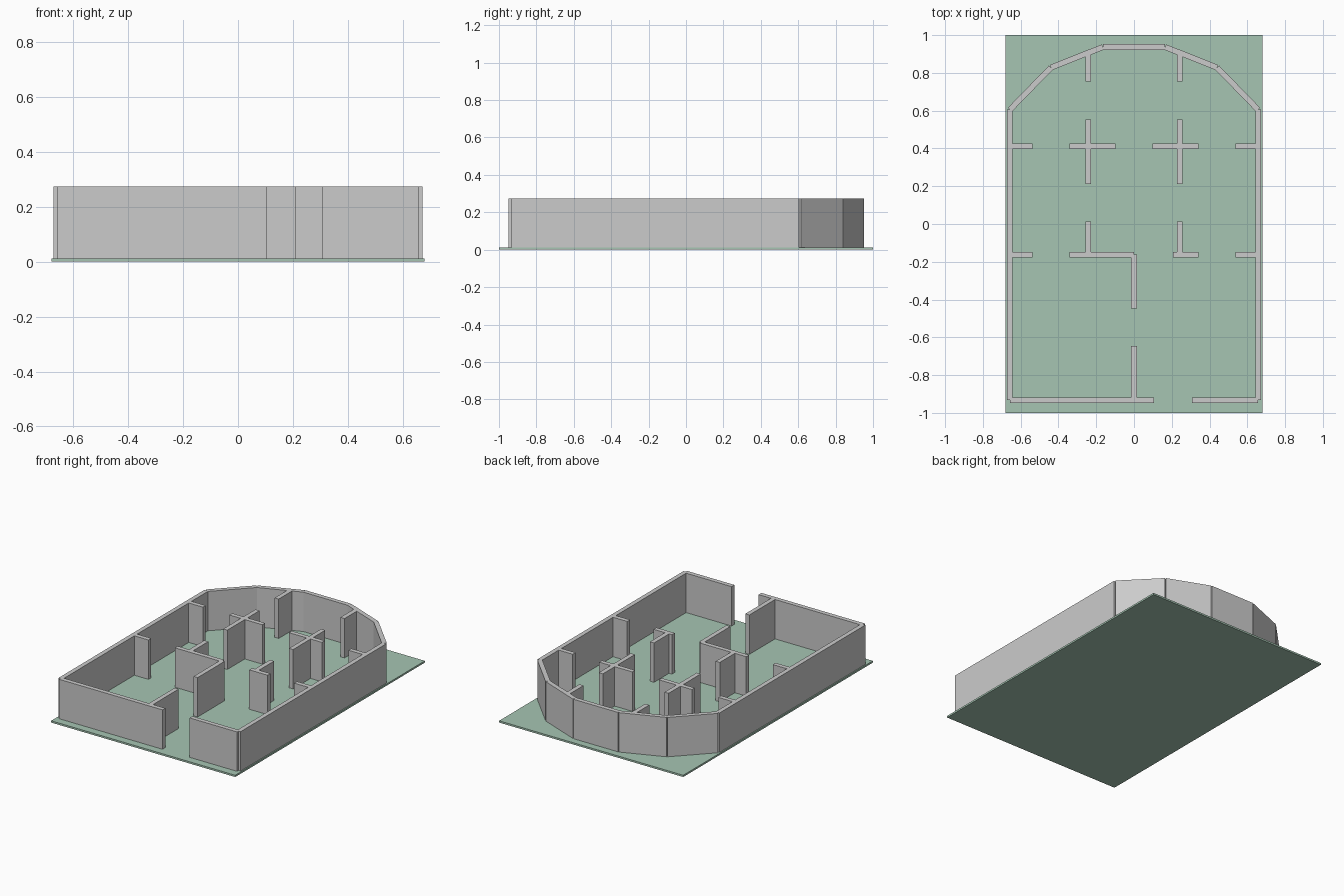
import bpy, math
from mathutils import Vector

if "Cube" in bpy.data.objects:
    bpy.data.objects.remove(bpy.data.objects["Cube"])

T = 0.03            # wall thickness
Z0, Z1 = 0.012, 0.275


def box(name, center, size, angle=0.0):
    bpy.ops.mesh.primitive_cube_add(size=1, location=center, rotation=(0, 0, angle))
    ob = bpy.context.object
    ob.name = name
    ob.scale = size
    return ob


def wall(name, x0, y0, x1, y1):
    """Straight wall along a centre line, square ends."""
    a, b = Vector((x0, y0)), Vector((x1, y1))
    d, m = b - a, (a + b) / 2
    return box(name, (m.x, m.y, (Z0 + Z1) / 2), (d.length, T, Z1 - Z0),
               math.atan2(d.y, d.x))


# ground slab
ground = box("ground_slab", (0, 0, Z0 / 2), (1.36, 2, Z0))
mat = bpy.data.materials.new("pale_green")
mat.diffuse_color = (0.38, 0.56, 0.45, 1)
mat.use_nodes = True
mat.node_tree.nodes["Principled BSDF"].inputs["Base Color"].default_value = mat.diffuse_color
ground.data.materials.append(mat)

W, F = 0.657, -0.933     # side and front wall centre lines
YA, YB = 0.412, -0.162   # cross wall lines
XC = 0.243               # corridor wall lines

# front wall with door gap
wall("front_wall_left", -W, F, 0.106, F)
wall("front_wall_right", 0.306, F, W, F)

# mirrored side walls, faceted apse and partition stubs
for s, side in ((-1, "left"), (1, "right")):
    wall(f"side_wall_{side}", s * W, F, s * W, 0.605)
    wall(f"apse_outer_{side}", s * W, 0.605, s * 0.44, 0.828)
    wall(f"apse_inner_{side}", s * 0.44, 0.828, s * 0.165, 0.937)
    for y, row in ((YA, "back"), (YB, "middle")):
        wall(f"side_stub_{row}_{side}", s * W, y, s * 0.538, y)
    wall(f"cross_wall_x_{side}", s * 0.342, YA, s * 0.098, YA)
    wall(f"cross_wall_y_{side}", s * XC, 0.213, s * XC, 0.552)
    wall(f"apse_stub_{side}", s * XC, 0.755, s * XC, 0.9)
    wall(f"middle_stub_{side}", s * XC, YB, s * XC, 0.012)
wall("apse_back", -0.165, 0.937, 0.165, 0.937)

# middle partitions
wall("middle_wall_left", -0.342, YB, 0, YB)
wall("middle_wall_right", 0.207, YB, 0.342, YB)

# centre partition with door gap
wall("centre_wall_back", 0, YB, 0, -0.447)
wall("centre_wall_front", 0, -0.647, 0, F)
